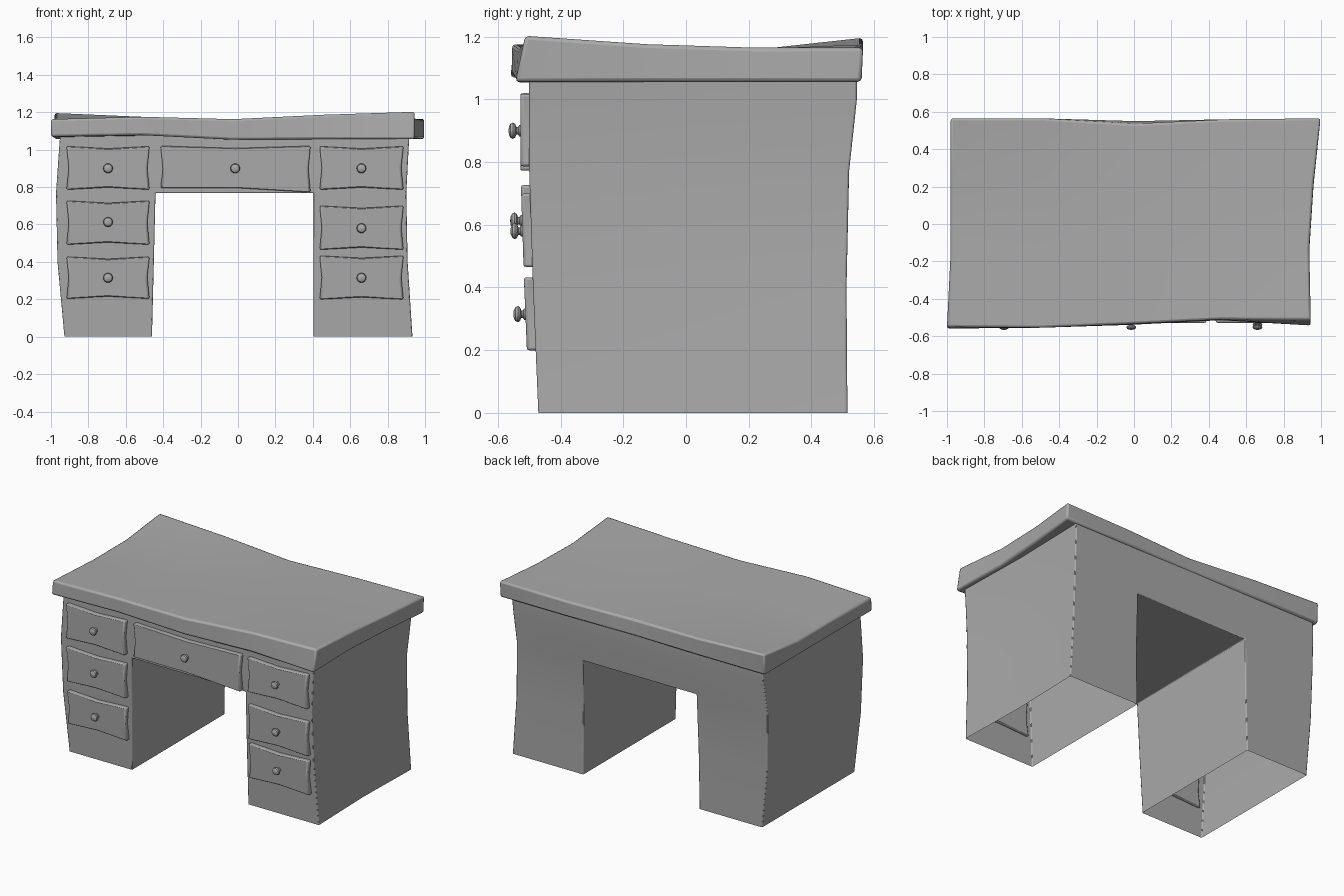
import bpy, bmesh, math
from mathutils import Matrix, Vector

default = bpy.data.objects.get("Cube")
if default:
    bpy.data.objects.remove(default, do_unlink=True)

GREY = (0.4, 0.4, 0.4, 1)
mat = bpy.data.materials.new("desk_grey")
mat.use_nodes = True
mat.diffuse_color = GREY
mat.node_tree.nodes["Principled BSDF"].inputs["Base Color"].default_value = GREY


def lerp(a, b, t):
    return a + (b - a) * t


def finish(name, bm, bevel=0, segments=2):
    """Turn a bmesh into a smooth shaded object with softened edges."""
    bmesh.ops.remove_doubles(bm, verts=bm.verts, dist=0.0001)
    bmesh.ops.recalc_face_normals(bm, faces=bm.faces)
    mesh = bpy.data.meshes.new(name)
    bm.to_mesh(mesh)
    bm.free()
    mesh.materials.append(mat)
    obj = bpy.data.objects.new(name, mesh)
    bpy.context.collection.objects.link(obj)
    if bevel:
        mod = obj.modifiers.new("soft_edges", "BEVEL")
        mod.width, mod.segments = bevel, segments
        mod.limit_method = "ANGLE"
        mod.angle_limit = math.radians(40)
    bpy.ops.object.select_all(action="DESELECT")
    bpy.context.view_layer.objects.active = obj
    obj.select_set(True)
    bpy.ops.object.shade_smooth_by_angle(angle=math.radians(35))
    return obj


def patch(bm, point, us, vs):
    """Quad patch over two index ranges."""
    grid = [[bm.verts.new(point(u, v)) for v in vs] for u in us]
    for a, b in zip(grid, grid[1:]):
        for k in range(len(vs) - 1):
            bm.faces.new((a[k], b[k], b[k + 1], a[k + 1]))


# Body outline at each height: outer sides, kneehole sides, front and back
LEVELS = (0, 0.4, 0.768, 1.0, 1.09)
OUTER_L = (-0.928, -0.965, -0.973, -0.957, -0.95)
INNER_L = (-0.46, -0.45, -0.441, -0.441, -0.441)
INNER_R = (0.405, 0.405, 0.405, 0.405, 0.405)
OUTER_R = (0.933, 0.907, 0.90, 0.912, 0.918)
COLUMNS = (OUTER_L, INNER_L, INNER_R, OUTER_R)
FRONT = (-0.471, -0.488, -0.5, -0.5, -0.5)
BACK = (0.515, 0.512, 0.52, 0.545, 0.545)


def body_point(c, l, d):
    """Column c, level l, depth step d (front, middle, back)."""
    x = COLUMNS[c][l]
    if d == 1 and c == 3:
        x -= 0.012
    return Vector((x, lerp(FRONT[l], BACK[l], d / 2), LEVELS[l]))


def front_y(z):
    """Depth of the body front at height z."""
    for k in range(len(LEVELS) - 1):
        if z <= LEVELS[k + 1]:
            t = (z - LEVELS[k]) / (LEVELS[k + 1] - LEVELS[k])
            return lerp(FRONT[k], FRONT[k + 1], t)
    return FRONT[-1]


# Body: an open-bottomed shell with a kneehole
bm = bmesh.new()
depth = range(3)
low, high, full = range(3), range(2, 5), range(5)
for d in (0, 2):
    for cols, levels in (((0, 1), full), ((1, 2), high), ((2, 3), full)):
        patch(bm, lambda c, l: body_point(c, l, d), cols, levels)
for c, levels in ((0, full), (1, low), (2, low), (3, full)):
    patch(bm, lambda l, d: body_point(c, l, d), levels, depth)
patch(bm, lambda c, d: body_point(c, 2, d), (1, 2), depth)
finish("desk_body", bm, 0.006)

# Wavy top slab, listed from -x to +x and front to back
ROWS = (0, 0.36, 0.68, 1)
SIDE_L = (-1, -0.98, -0.98, -0.98)
SIDE_R = (0.945, 0.937, 0.96, 0.997)
UPPER = dict(
    front=(-0.55, -0.555, -0.535, -0.51, -0.513),
    back=(0.565, 0.565, 0.535, 0.56, 0.565),
    rows=((1.163, 1.176, 1.163, 1.187, 1.203),
          (1.157, 1.165, 1.16, 1.172, 1.176),
          (1.157, 1.16, 1.157, 1.162, 1.165),
          (1.197, 1.175, 1.157, 1.16, 1.165)))
edge_low = (1.07, 1.078, 1.053, 1.056, 1.056)
flat_low = (1.056,) * 5
LOWER = dict(
    front=(-0.56, -0.555, -0.54, -0.515, -0.545),
    back=(0.56, 0.56, 0.552, 0.56, 0.56),
    rows=(edge_low, flat_low, flat_low, flat_low))


def slab_point(side, i, j):
    return Vector((lerp(SIDE_L[j], SIDE_R[j], i / 4),
                   lerp(side["front"][i], side["back"][i], ROWS[j]),
                   side["rows"][j][i]))


bm = bmesh.new()
SIDES = (UPPER, LOWER)
for side in SIDES:
    patch(bm, lambda i, j: slab_point(side, i, j), range(5), range(4))
for j in (0, 3):
    patch(bm, lambda s, i: slab_point(SIDES[s], i, j), range(2), range(5))
for i in (0, 4):
    patch(bm, lambda s, j: slab_point(SIDES[s], i, j), range(2), range(4))
finish("desk_top", bm, 0.012)


def drawer(name, x0, x1, z0, z1, skew=0):
    """Pinched drawer front that follows the lean of the body."""
    xm, zm, p = (x0 + x1) / 2, (z0 + z1) / 2, 0.012
    outline = ((x0, z0 + skew), (xm, z0 + p + skew / 2), (x1, z0),
               (x1 - p, zm), (x1, z1), (xm, z1 - p), (x0, z1), (x0 + p, zm))
    bm = bmesh.new()
    rings = [[bm.verts.new((x, front_y(z) + off, z)) for x, z in outline]
             for off in (-0.028, 0.015)]
    for ring in rings:
        hub = bm.verts.new((xm, sum(v.co.y for v in ring) / 8, zm))
        for k in range(8):
            bm.faces.new((ring[k - 1], ring[k], hub))
    for k in range(8):
        bm.faces.new((rings[0][k - 1], rings[0][k], rings[1][k], rings[1][k - 1]))
    finish(name, bm, 0.009)


def knob(name, x, z):
    """Turned knob on a short neck."""
    bm = bmesh.new()
    profile = ((0.018, 0.01), (0.018, -0.004), (0.012, -0.008), (0.012, -0.013),
               (0.022, -0.017), (0.026, -0.024), (0.022, -0.032),
               (0.012, -0.037), (0, -0.038))
    verts = [bm.verts.new((r, y, 0)) for r, y in profile]
    edges = [bm.edges.new(pair) for pair in zip(verts, verts[1:])]
    bmesh.ops.spin(bm, geom=verts + edges, cent=(0, 0, 0), axis=(0, 1, 0),
                   angle=math.tau, steps=16)
    base = Vector((x, front_y(z) - 0.028, z))
    bmesh.ops.transform(bm, matrix=Matrix.Translation(base), verts=bm.verts)
    finish(name, bm)


# Drawer columns: (bottom, top, knob height)
TOP = (0.786, 1.018, 0.90)
STACKS = {
    "right": (-0.917, -0.473, -0.695,
              (TOP, (0.492, 0.727, 0.613), (0.203, 0.428, 0.315))),
    "left": (0.436, 0.885, 0.66,
             (TOP, (0.465, 0.70, 0.58), (0.199, 0.433, 0.315))),
}
for side, (x0, x1, knob_x, rows) in STACKS.items():
    for place, (z0, z1, knob_z) in zip(("upper", "middle", "lower"), rows):
        drawer(f"{side}_{place}_drawer", x0, x1, z0, z1)
        knob(f"{side}_{place}_knob", knob_x, knob_z)

# Wide drawer over the kneehole
drawer("centre_drawer", -0.414, 0.388, 0.772, 1.02, skew=0.023)
knob("centre_knob", -0.015, 0.90)
